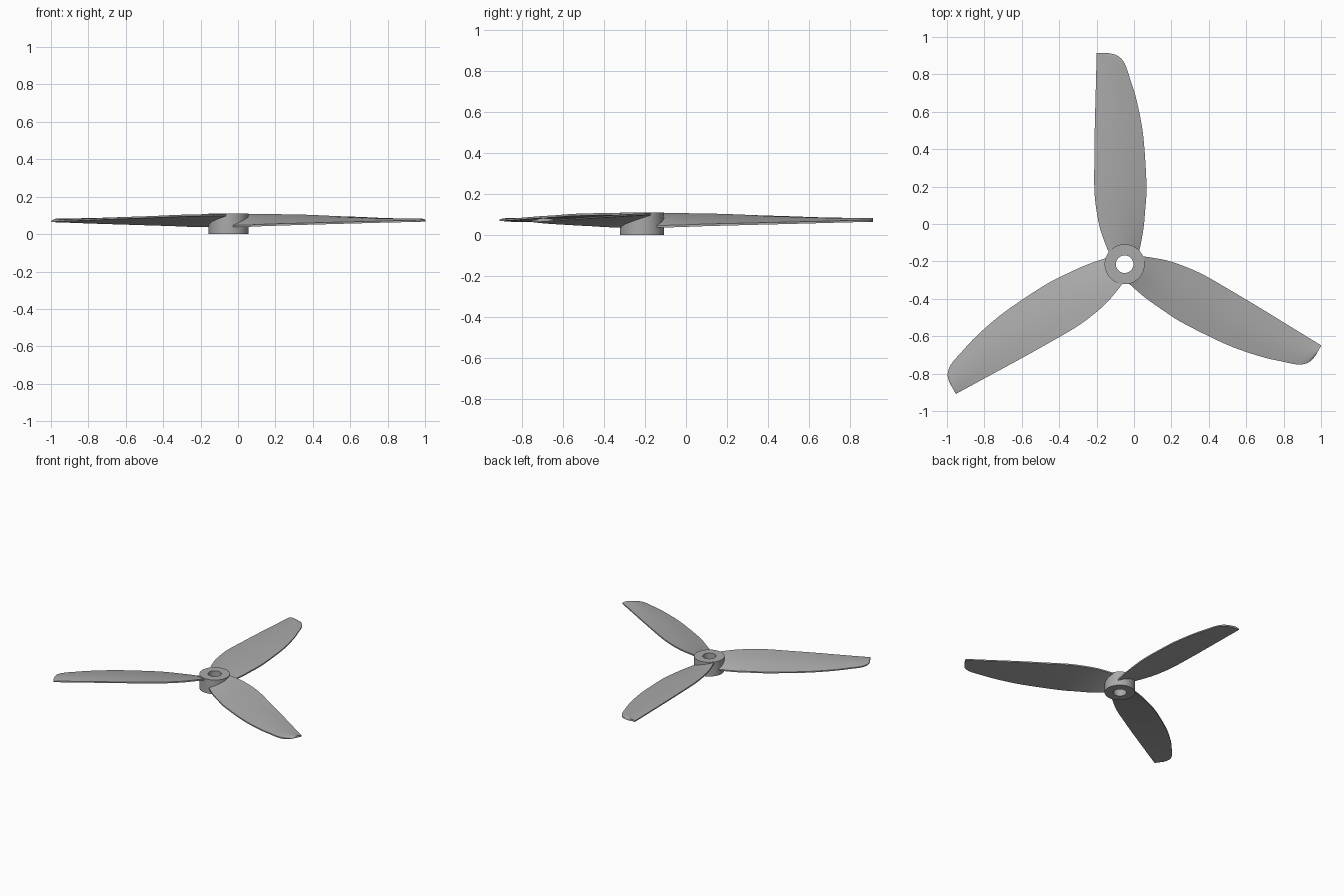
import bpy, bmesh, math
from mathutils import Vector, Matrix

if "Cube" in bpy.data.objects:
    bpy.data.objects.remove(bpy.data.objects["Cube"])

HUB = Vector((-0.05, -0.215, 0))

grey = bpy.data.materials.new("light_grey_plastic")
COLOUR = (0.4, 0.4, 0.4, 1)
grey.diffuse_color = COLOUR
grey.use_nodes = True
grey.node_tree.nodes["Principled BSDF"].inputs["Base Color"].default_value = COLOUR


def finish(name, bm, angle):
    """Turn a bmesh into a smooth, coloured object."""
    bmesh.ops.recalc_face_normals(bm, faces=bm.faces)
    mesh = bpy.data.meshes.new(name)
    bm.to_mesh(mesh)
    bm.free()
    mesh.materials.append(grey)
    obj = bpy.data.objects.new(name, mesh)
    bpy.context.collection.objects.link(obj)
    bpy.ops.object.select_all(action='DESELECT')
    obj.select_set(True)
    bpy.context.view_layer.objects.active = obj
    bpy.ops.object.shade_smooth_by_angle(angle=math.radians(angle))
    return obj


def bridge(bm, a, b):
    """Quads between two closed rings of vertices."""
    for i in range(len(a)):
        j = (i + 1) % len(a)
        bm.faces.new((a[i], a[j], b[j], b[i]))


def spline(points, steps):
    """Smooth curve through points of any dimension."""
    pts = [points[0]] + points + [points[-1]]
    out = []
    for p0, p1, p2, p3 in zip(pts, pts[1:], pts[2:], pts[3:]):
        for s in range(steps):
            t = s / steps
            out.append([b + 0.5 * t * (c - a + t * (2*a - 5*b + 4*c - d + t * (3*(b - c) + d - a)))
                        for a, b, c, d in zip(p0, p1, p2, p3)])
    return out + [points[-1]]


# Hub: a ring with a shaft hole
def build_hub():
    bm = bmesh.new()
    rings = []
    for r, z in ((0.107, 0), (0.107, 0.11), (0.047, 0.11), (0.047, 0)):
        rings.append([bm.verts.new(HUB + Vector((r * math.cos(a), r * math.sin(a), z)))
                      for a in (math.tau * i / 64 for i in range(64))])
    for i in range(4):
        bridge(bm, rings[i], rings[(i + 1) % 4])
    finish("hub", bm, 40)


# Blade stations: distance from shaft, raised edge, lowered edge,
# height of raised edge, height of lowered edge, thickness
STATIONS = [
    (0.052, -0.078, 0.070, 0.101, 0.043, 0.016),
    (0.08, -0.092, 0.080, 0.102, 0.042, 0.016),
    (0.185, -0.13, 0.100, 0.102, 0.044, 0.016),
    (0.29, -0.151, 0.110, 0.100, 0.048, 0.016),
    (0.40, -0.162, 0.117, 0.098, 0.051, 0.016),
    (0.56, -0.162, 0.110, 0.092, 0.055, 0.015),
    (0.72, -0.160, 0.095, 0.087, 0.059, 0.015),
    (0.88, -0.156, 0.063, 0.081, 0.063, 0.014),
    (0.988, -0.153, 0.030, 0.077, 0.066, 0.014),
    (1.073, -0.151, 0.000, 0.074, 0.068, 0.014),
    (1.115, -0.150, -0.038, 0.073, 0.069, 0.014),
    (1.128, -0.150, -0.085, 0.072, 0.069, 0.013),
]


def build_blade(name, angle):
    bm = bmesh.new()
    place = Matrix.Translation(HUB) @ Matrix.Rotation(angle, 4, 'Z')
    n = 12
    rings = []
    for v, left, right, high, low, thick in spline(STATIONS, 4):
        ring = []
        for side in (1, -1):
            for k in range(n + 1):
                t = k / n if side == 1 else 1 - k / n
                belly = math.sin(math.pi * t)
                half = thick * (0.32 + 0.25 * belly)
                z = high + (low - high) * t + 0.004 * belly + side * half
                ring.append(bm.verts.new(place @ Vector((left + (right - left) * t, v, z))))
        rings.append(ring)
    for a, b in zip(rings, rings[1:]):
        bridge(bm, a, b)
    # Close the root and the tip with strips across the thickness
    for ring in (rings[0], rings[-1]):
        for k in range(n):
            bm.faces.new((ring[k], ring[k + 1], ring[-2 - k], ring[-1 - k]))
    finish(name, bm, 40)


build_hub()
for name, turn in (("back_blade", 0), ("right_blade", 120), ("left_blade", 240)):
    build_blade(name, math.radians(turn))
